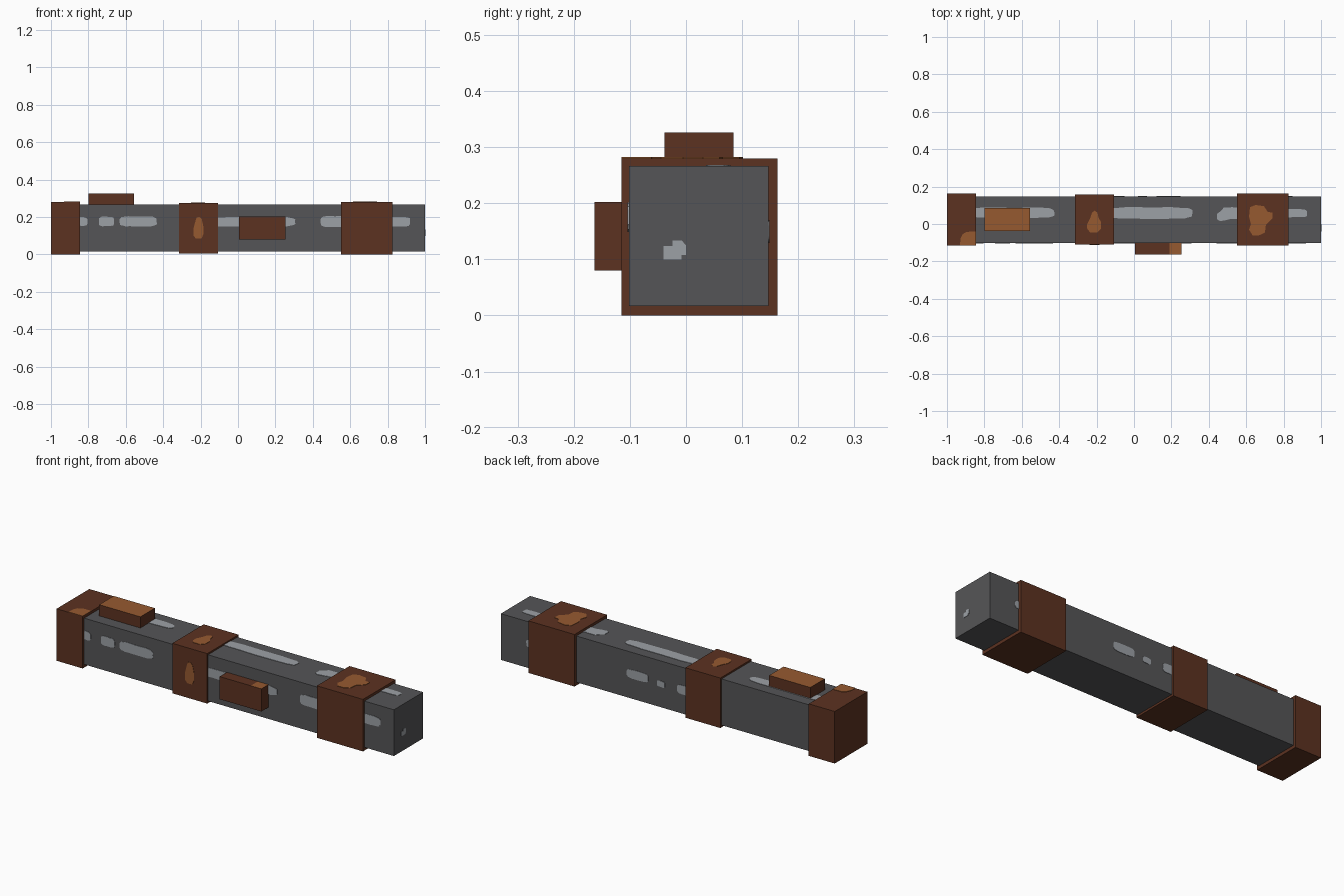
import bpy, bmesh, math, random
from mathutils import Vector

random.seed(4)
cube = bpy.data.objects.get("Cube")
if cube:
    bpy.data.objects.remove(cube, do_unlink=True)


def material(name, rgb):
    m = bpy.data.materials.new(name)
    m.use_nodes = True
    m.diffuse_color = (*rgb, 1)
    m.node_tree.nodes["Principled BSDF"].inputs["Base Color"].default_value = (*rgb, 1)
    return m


STEEL = material("dark steel", (0.091, 0.091, 0.095))
WORN = material("worn bare steel", (0.335, 0.355, 0.38))
RUST = material("dark rust", (0.107, 0.032, 0.015))
ORANGE = material("orange rust", (0.305, 0.102, 0.03))


def finish(name, bm, mats):
    bmesh.ops.recalc_face_normals(bm, faces=bm.faces)
    mesh = bpy.data.meshes.new(name)
    bm.to_mesh(mesh)
    bm.free()
    for m in mats:
        mesh.materials.append(m)
    obj = bpy.data.objects.new(name, mesh)
    bpy.context.collection.objects.link(obj)
    return obj


def box(name, x, y, z, mat, top=None, cut=None):
    """Box from ranges; top faces beyond the optional cut take a second colour."""
    bm = bmesh.new()
    bmesh.ops.create_cube(bm, size=1)
    for v in bm.verts:
        v.co = [r[0] if c < 0 else r[1] for c, r in zip(v.co, (x, y, z))]
    if cut is not None:
        bmesh.ops.bisect_plane(bm, geom=bm.verts[:] + bm.edges[:] + bm.faces[:],
                               plane_co=(cut, 0, 0), plane_no=(1, 0, 0))
    bm.normal_update()
    if top:
        for f in bm.faces:
            if f.normal.z > 0.9 and (cut is None or f.calc_center_median().x > cut):
                f.material_index = 1
    return finish(name, bm, [mat, top] if top else [mat])


# Each side maps flat (u, v) to a point, lifted by d from its surface
SIDES = {
    "top": lambda u, v, d, s: (u, v, s + d),
    "front": lambda u, v, d, s: (u, s - d, v),
    "back": lambda u, v, d, s: (u, s + d, v),
    "end": lambda u, v, d, s: (s + d, u, v),
}


def plate(name, side, surface, outline, mat):
    bm = bmesh.new()
    place = SIDES[side]
    low = [bm.verts.new(place(u, v, -0.001, surface)) for u, v in outline]
    face = bm.faces.new(low)
    ext = bmesh.ops.extrude_face_region(bm, geom=[face])["geom"]
    lift = Vector(place(0, 0, 0.003, 0))
    bmesh.ops.translate(bm, vec=lift, verts=[g for g in ext if isinstance(g, bmesh.types.BMVert)])
    finish(name, bm, [mat])


def ragged(u, v, power=0.45, jitter=0.12, n=28):
    """Uneven rounded outline filling the given ranges."""
    pts = []
    for i in range(n):
        a = 2 * math.pi * i / n
        c, s = math.cos(a), math.sin(a)
        r = 1 - random.random() * jitter
        pts.append(((u[0] + u[1]) / 2 + math.copysign(abs(c) ** power, c) * (u[1] - u[0]) / 2 * (1 - random.random() * 0.03),
                    (v[0] + v[1]) / 2 + math.copysign(abs(s) ** power, s) * (v[1] - v[0]) / 2 * r))
    return pts


# Beam
BEAM_Y, BEAM_Z = (-0.102, 0.147), (0.017, 0.266)
box("beam", (-0.99, 1), BEAM_Y, BEAM_Z, STEEL)

# Rusted bands around the beam
box("end_band", (-1, -0.845), (-0.115, 0.163), (0, 0.28), RUST)
box("middle_band", (-0.315, -0.107), (-0.109, 0.158), (0.006, 0.275), RUST)
box("wide_band", (0.55, 0.825), (-0.115, 0.163), (0, 0.28), RUST)

# Raised blocks
box("top_block", (-0.80, -0.555), (-0.038, 0.085), (0.26, 0.326), RUST, top=ORANGE)
box("front_block", (0.005, 0.253), (-0.163, -0.1), (0.08, 0.202), RUST, top=ORANGE, cut=0.19)

# Worn streaks on the beam
streaks = {
    ("front", BEAM_Y[0]): [(-0.88, -0.805, 0.152, 0.2), (-0.745, -0.662, 0.15, 0.203),
                           (-0.635, -0.432, 0.148, 0.205), (-0.15, 0.31, 0.147, 0.203),
                           (0.44, 0.59, 0.145, 0.207), (0.79, 0.922, 0.148, 0.203)],
    ("top", BEAM_Z[1]): [(-0.88, -0.422, 0.03, 0.09), (-0.15, 0.318, 0.026, 0.092),
                         (0.51, 0.59, 0.025, 0.09), (0.79, 0.927, 0.035, 0.08)],
    ("back", BEAM_Y[1]): [(0.12, 0.25, 0.125, 0.175), (0.022, 0.07, 0.125, 0.16),
                          (-0.15, -0.05, 0.12, 0.17), (0.79, 0.848, 0.13, 0.17)],
}
for (side, surface), ranges in streaks.items():
    for i, (a, b, c, d) in enumerate(ranges):
        plate(f"{side}_worn_streak_{i + 1}", side, surface, ragged((a, b), (c, d)), WORN)
plate("top_worn_hook", "top", BEAM_Z[1],
      [(0.46, 0.015), (0.49, 0.02), (0.53, 0.03), (0.53, 0.09), (0.48, 0.088),
       (0.465, 0.07), (0.445, 0.055), (0.445, 0.025)], WORN)
plate("end_worn_chip", "end", 1,
      [(-0.04, 0.1), (-0.008, 0.1), (-0.008, 0.108), (0, 0.108), (0, 0.125),
       (-0.008, 0.134), (-0.024, 0.134), (-0.024, 0.124), (-0.04, 0.124)], WORN)

# Orange rust blooms on the bands
plate("end_band_bloom", "top", 0.28,
      [(-0.93, -0.115), (-0.845, -0.115), (-0.845, -0.04), (-0.895, -0.042),
       (-0.917, -0.055), (-0.928, -0.08)], ORANGE)
plate("middle_band_top_bloom", "top", 0.275,
      [(-0.235, -0.045), (-0.195, -0.045), (-0.177, -0.025), (-0.176, 0.01),
       (-0.19, 0.035), (-0.195, 0.06), (-0.21, 0.072), (-0.225, 0.06),
       (-0.235, 0.03), (-0.25, 0), (-0.25, -0.025)], ORANGE)
plate("middle_band_front_bloom", "front", -0.109,
      [(-0.225, 0.085), (-0.195, 0.085), (-0.185, 0.11), (-0.185, 0.15),
       (-0.194, 0.19), (-0.205, 0.202), (-0.222, 0.198), (-0.23, 0.17),
       (-0.238, 0.14), (-0.238, 0.1)], ORANGE)
plate("wide_band_bloom", "top", 0.28,
      [(0.635, -0.062), (0.67, -0.06), (0.7, -0.045), (0.705, -0.005),
       (0.74, 0.03), (0.742, 0.06), (0.715, 0.065), (0.695, 0.095),
       (0.65, 0.102), (0.62, 0.09), (0.615, 0.04), (0.625, 0), (0.615, -0.03)], ORANGE)
